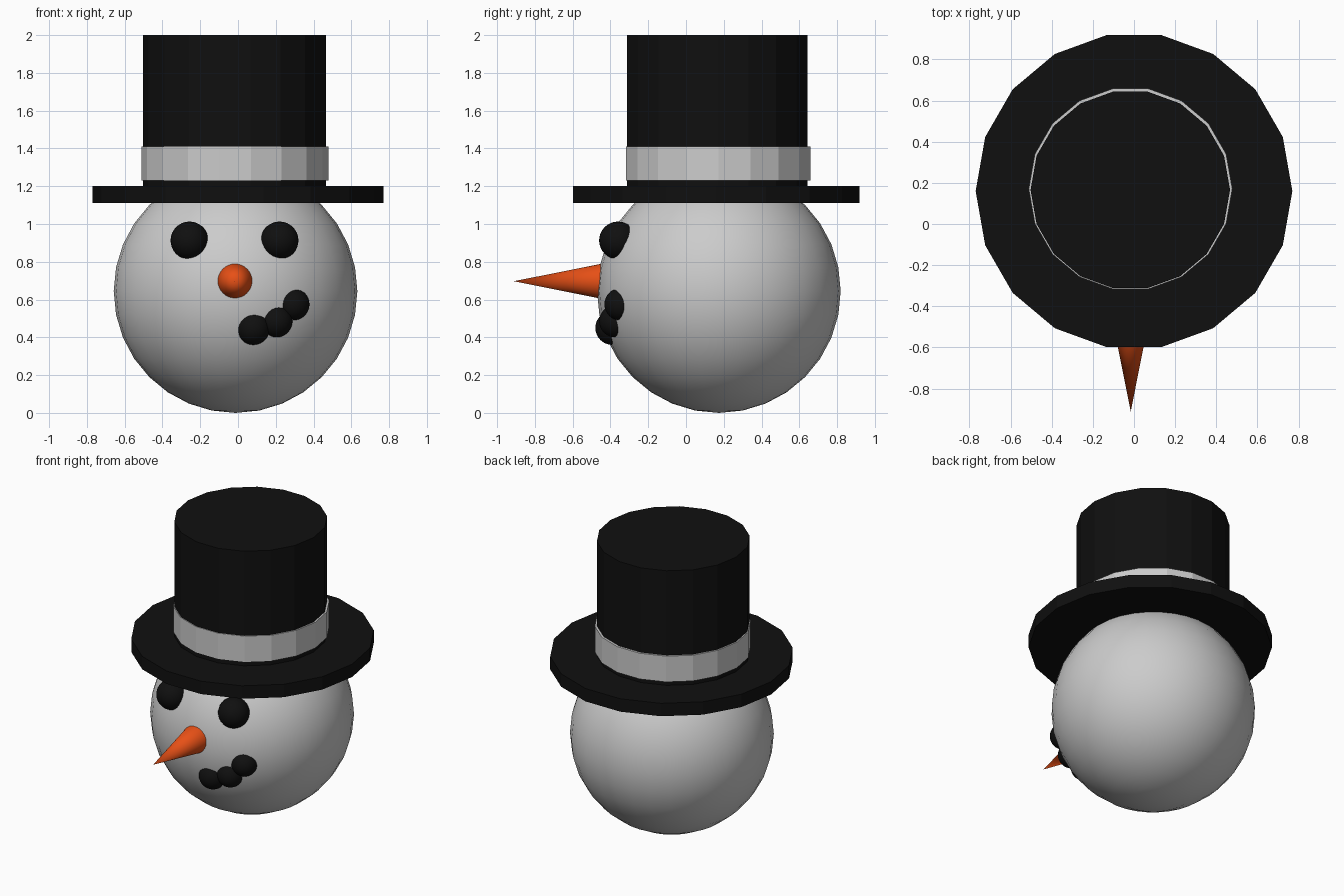
import bpy, math

if "Cube" in bpy.data.objects:
    bpy.data.objects.remove(bpy.data.objects["Cube"])


def material(name, color):
    m = bpy.data.materials.new(name)
    m.diffuse_color = color
    m.use_nodes = True
    m.node_tree.nodes["Principled BSDF"].inputs["Base Color"].default_value = m.diffuse_color
    return m


black = material("black", (0.005, 0.005, 0.005, 1))
orange = material("orange", (0.8, 0.08, 0.008, 1))


def finish(name, mat=None, smooth=False):
    ob = bpy.context.object
    ob.name = name
    if mat:
        ob.data.materials.append(mat)
    if smooth:
        bpy.ops.object.shade_smooth_by_angle(angle=math.radians(40))
    return ob


def ball(name, center, radius, mat=None):
    bpy.ops.mesh.primitive_uv_sphere_add(segments=32, ring_count=16,
                                         radius=radius, location=center)
    return finish(name, mat, True)


def drum(name, x, y, radius, z0, z1, mat=None):
    # 18-sided flat-faced cylinder with one corner on +x
    bpy.ops.mesh.primitive_cylinder_add(vertices=18, radius=radius, depth=z1 - z0,
                                        location=(x, y, (z0 + z1) / 2),
                                        rotation=(0, 0, math.pi / 2))
    return finish(name, mat)


# Head
ball("head", (-0.013, 0.174, 0.645), 0.645)

# Hat: brim, crown and ribbon band
drum("hat_brim", 0, 0.16, 0.77, 1.11, 1.20, black)
drum("hat_crown", -0.018, 0.166, 0.485, 1.15, 2.0, black)
drum("hat_band", -0.017, 0.171, 0.495, 1.23, 1.41)

# Nose: cone pointing forward
base, tip = -0.45, -0.912
bpy.ops.mesh.primitive_cone_add(vertices=32, radius1=0.092, radius2=0, depth=base - tip,
                                location=(-0.016, (base + tip) / 2, 0.697),
                                rotation=(math.pi / 2, 0, 0))
finish("nose", orange, True)

# Coal eyes
for side, x in (("left", -0.257), ("right", 0.22)):
    ball("eye_" + side, (x, -0.36, 0.913), 0.1, black)

# Coal mouth, a lopsided smile
mouth = [(0.08, -0.39, 0.45, 0.09),
         (0.203, -0.375, 0.485, 0.085),
         (0.293, -0.347, 0.575, 0.085)]
for i, (x, y, z, r) in enumerate(mouth):
    ball(f"mouth_coal_{i + 1}", (x, y, z), r, black)
